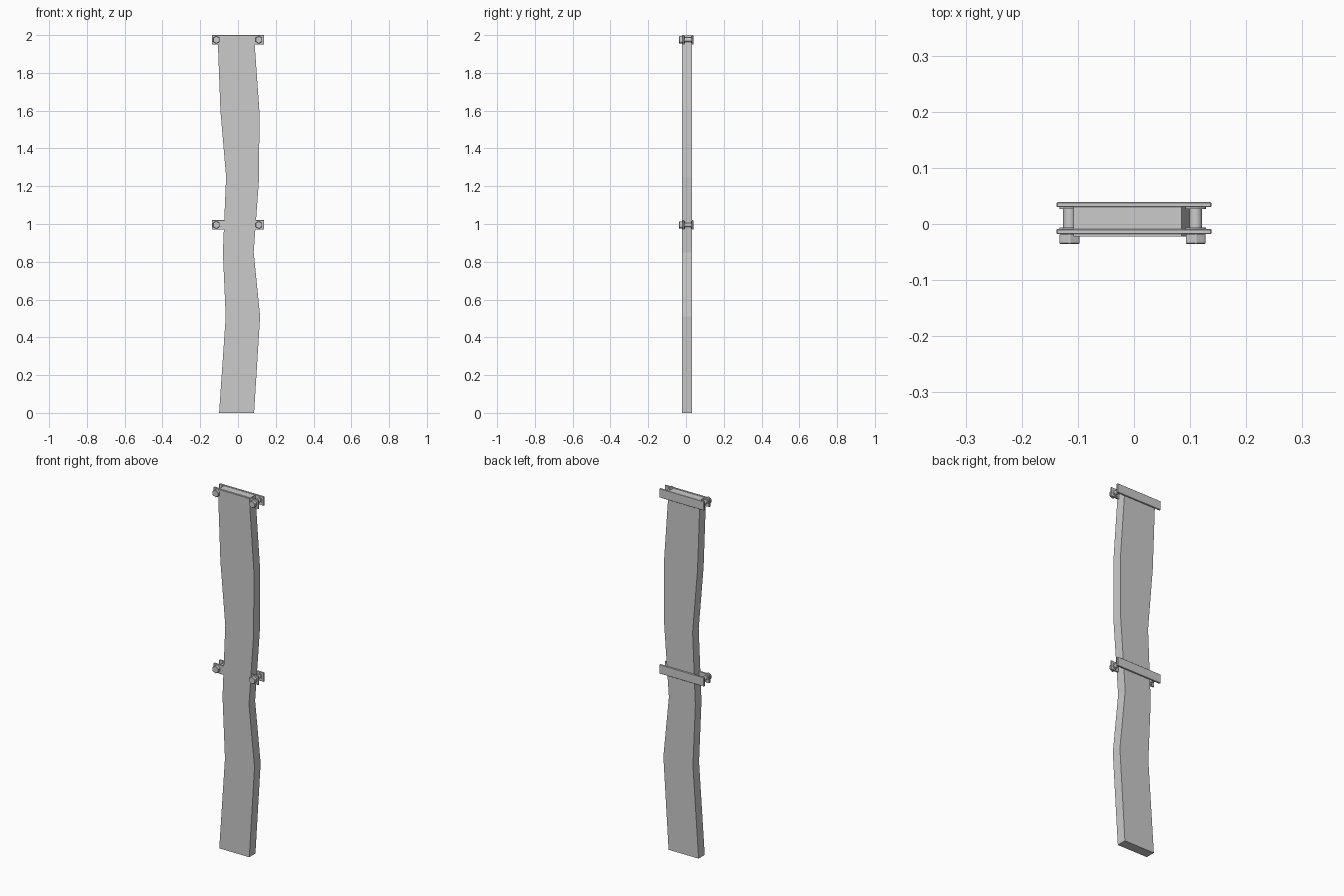
import bpy
import bmesh
import math

if "Cube" in bpy.data.objects:
    bpy.data.objects.remove(bpy.data.objects["Cube"], do_unlink=True)

grey = bpy.data.materials.new("plain grey")
grey.use_nodes = True
colour = (0.6, 0.6, 0.6, 1)
grey.diffuse_color = colour
grey.node_tree.nodes["Principled BSDF"].inputs["Base Color"].default_value = colour


def add_object(name, bm):
    bmesh.ops.recalc_face_normals(bm, faces=bm.faces)
    mesh = bpy.data.meshes.new(name)
    bm.to_mesh(mesh)
    bm.free()
    mesh.materials.append(grey)
    obj = bpy.data.objects.new(name, mesh)
    bpy.context.collection.objects.link(obj)
    return obj


def bar(name, z, y0, y1):
    bm = bmesh.new()
    bmesh.ops.create_cube(bm, size=1)
    for v in bm.verts:
        v.co = (v.co.x * 0.276, (y0 + y1) / 2 + v.co.y * (y1 - y0), z + v.co.z * 0.05)
    obj = add_object(name, bm)
    bevel = obj.modifiers.new("soft edge", "BEVEL")
    bevel.width = 0.0015
    return obj


def rod(name, x, z, y0, y1, radius, sides):
    bpy.ops.mesh.primitive_cylinder_add(
        vertices=sides, radius=radius, depth=y1 - y0,
        location=(x, (y0 + y1) / 2, z), rotation=(math.pi / 2, 0, 0))
    obj = bpy.context.object
    obj.name = name
    obj.data.materials.append(grey)
    if sides > 6:
        bpy.ops.object.shade_smooth_by_angle()
    return obj


# Wavy plank: outline extruded through its thickness
left_edge = [(-0.10, 0), (-0.065, 0.51), (-0.08, 0.85), (-0.063, 1.25), (-0.093, 1.6), (-0.108, 1.997)]
right_edge = [(0.085, 0), (0.117, 0.51), (0.083, 0.85), (0.112, 1.25), (0.113, 1.6), (0.085, 1.997)]
bm = bmesh.new()
outline = bm.faces.new([bm.verts.new((x, -0.022, z)) for x, z in right_edge + left_edge[::-1]])
back = bmesh.ops.extrude_face_region(bm, geom=[outline])
bmesh.ops.translate(bm, vec=(0, 0.054, 0),
                    verts=[g for g in back["geom"] if isinstance(g, bmesh.types.BMVert)])
add_object("plank", bm)

# Clamps: a bar on each side of the plank, joined by two bolts
for place, z in (("middle", 0.995), ("top", 1.975)):
    bar(place + "_front_bar", z, -0.018, -0.009)
    bar(place + "_back_bar", z, 0.030, 0.039)
    for side, x in (("right", -0.115), ("left", 0.110)):
        part = place + "_" + side
        rod(part + "_bolt_shaft", x, z, -0.012, 0.034, 0.0115, 16)
        rod(part + "_front_washer", x, z, -0.010, -0.0065, 0.018, 16)
        rod(part + "_back_washer", x, z, 0.027, 0.031, 0.018, 16)
        head = rod(part + "_bolt_head", x, z, -0.036, -0.017, 0.0205, 6)
        bevel = head.modifiers.new("soft edge", "BEVEL")
        bevel.width = 0.002
